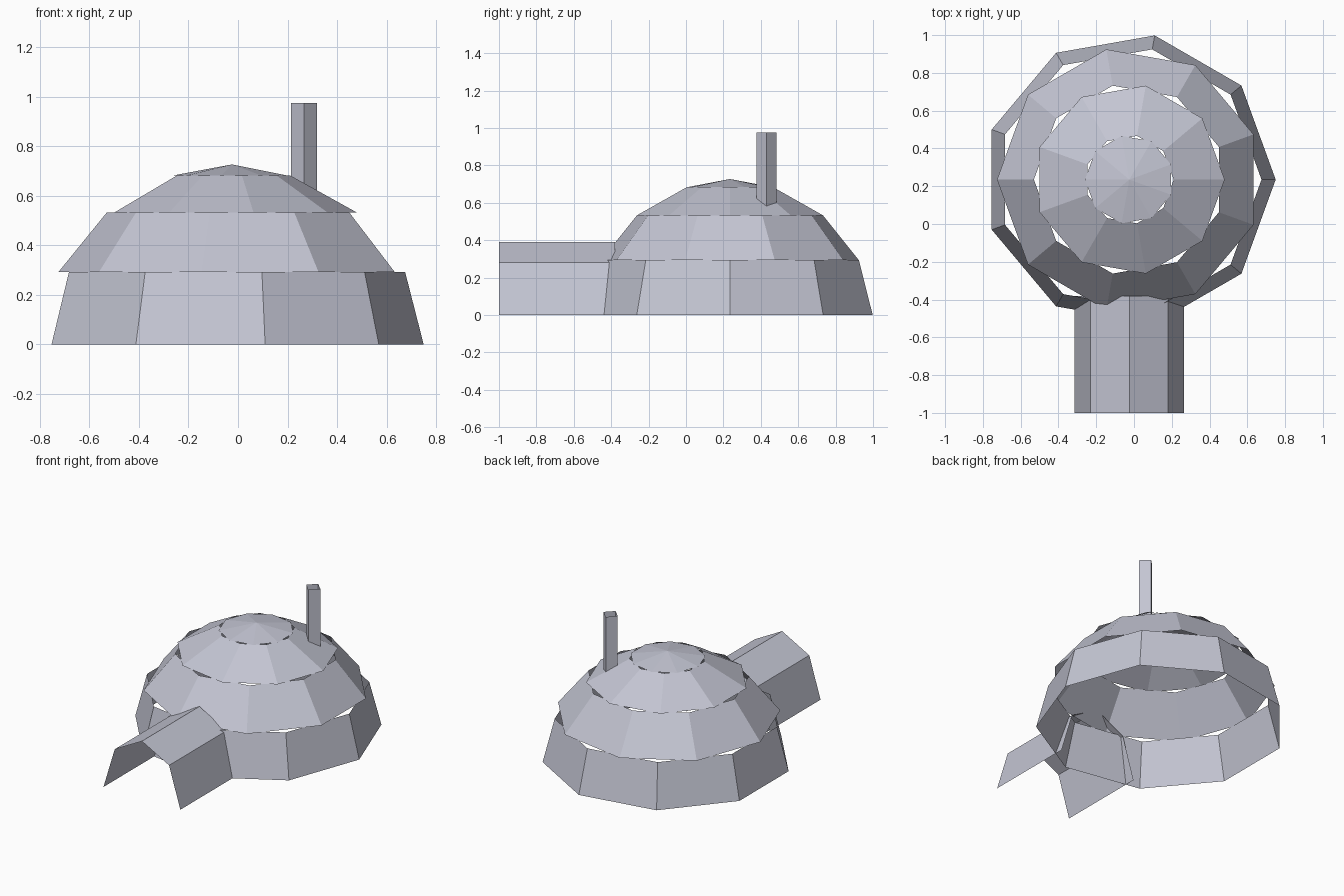
import bpy
import math

cube = bpy.data.objects.get("Cube")
if cube:
    bpy.data.objects.remove(cube)

SIDES = 9
CX, CY = -0.025, 0.235      # dome centre

mat = bpy.data.materials.new("pale_blue_grey")
mat.use_nodes = True
colour = (0.55, 0.56, 0.65, 1)
mat.diffuse_color = colour
mat.node_tree.nodes["Principled BSDF"].inputs["Base Color"].default_value = colour


def add_object(name, verts, faces):
    mesh = bpy.data.meshes.new(name)
    mesh.from_pydata(verts, [], faces)
    mesh.materials.append(mat)
    obj = bpy.data.objects.new(name, mesh)
    bpy.context.collection.objects.link(obj)
    return obj


def loop(n, radius, z, turn, cx, cy):
    return [(cx + radius * math.cos(turn + math.tau * i / n),
             cy + radius * math.sin(turn + math.tau * i / n), z) for i in range(n)]


def band(name, n, r0, z0, r1, z1, turn=0.0, cx=CX, cy=CY):
    """Open ring of flat panels between two polygons."""
    verts = loop(n, r0, z0, turn, cx, cy) + loop(n, r1, z1, turn, cx, cy)
    faces = [(i, (i + 1) % n, n + (i + 1) % n, n + i) for i in range(n)]
    return add_object(name, verts, faces)


# Dome courses, each turned half a panel against the one below
half = math.pi / SIDES
band("lower_course", SIDES, 0.775, 0.0, 0.70, 0.293)
band("middle_course", SIDES, 0.70, 0.293, 0.505, 0.533, half)
band("upper_course", SIDES, 0.505, 0.533, 0.235, 0.683)

# Shallow pointed cap
rim = loop(SIDES, 0.235, 0.683, half, CX, CY)
add_object("dome_cap", rim + [(CX, CY, 0.727)],
           [(i, (i + 1) % SIDES, SIDES) for i in range(SIDES)])

# Entrance tunnel: open five-point arch swept from front to dome
arch = [(-0.29, 0), (-0.205, 0.28), (0, 0.39), (0.205, 0.28), (0.29, 0)]
verts = [(CX + x, y, z) for y in (-1.0, -0.38) for x, z in arch]
add_object("entrance_tunnel", verts, [(i, i + 1, i + 6, i + 5) for i in range(4)])

# Hollow square chimney, set cornerwise
band("chimney", 4, 0.053, 0.56, 0.053, 0.975, cx=0.267, cy=0.43)
